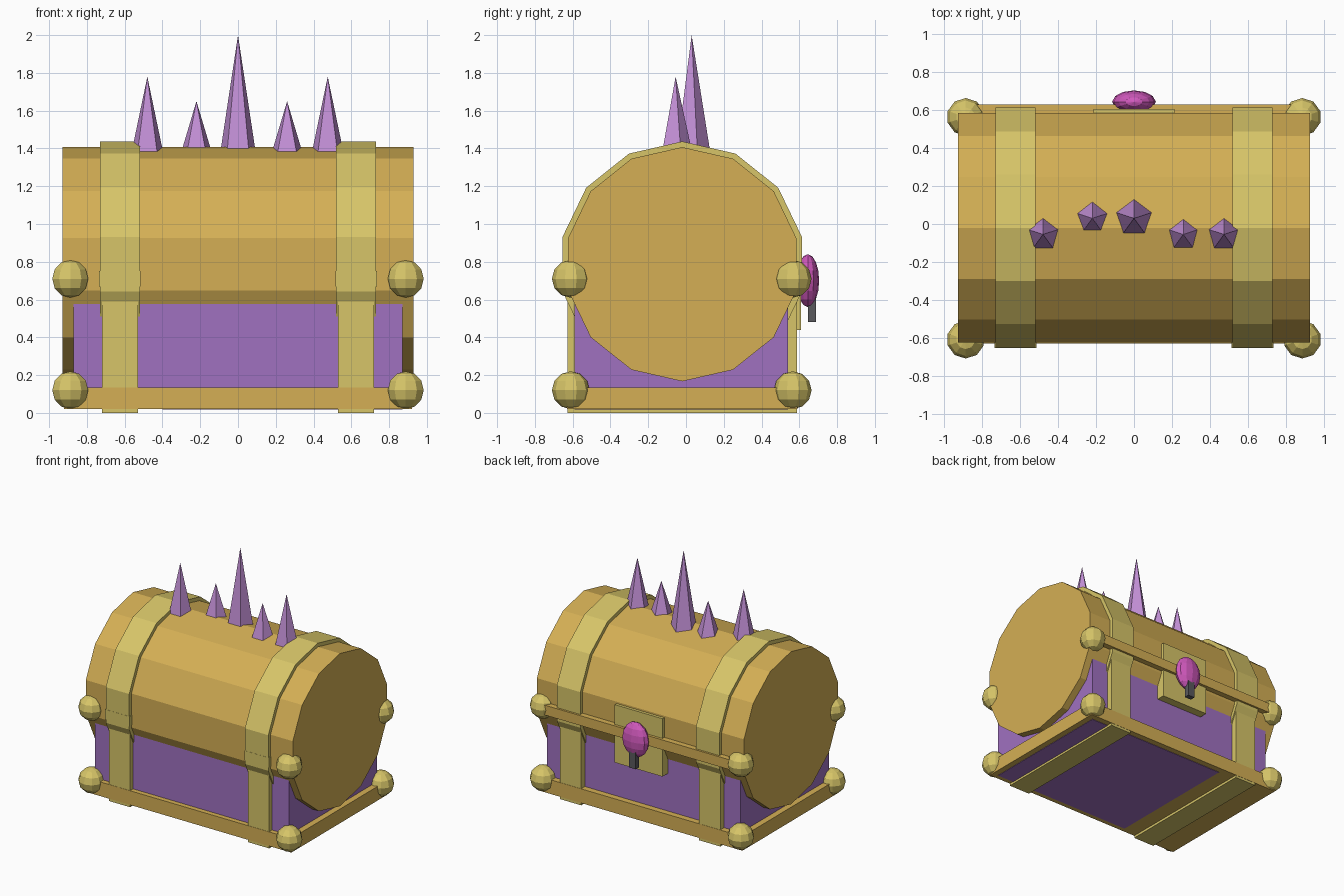
import bpy, math

cube = bpy.data.objects.get("Cube")
if cube:
    bpy.data.objects.remove(cube, do_unlink=True)


def material(name, rgb):
    m = bpy.data.materials.new(name)
    m.use_nodes = True
    m.diffuse_color = (*rgb, 1)
    m.node_tree.nodes["Principled BSDF"].inputs["Base Color"].default_value = (*rgb, 1)
    return m


GOLD = material("gold", (0.66, 0.43, 0.09))
PALE = material("pale gold", (0.68, 0.56, 0.14))
PURPLE = material("purple", (0.35, 0.165, 0.53))
LILAC = material("lilac", (0.55, 0.28, 0.68))
PINK = material("pink", (0.64, 0.10, 0.51))
GREY = material("dark grey", (0.10, 0.10, 0.11))


def finish(name, mat):
    ob = bpy.context.object
    ob.name = name
    ob.data.materials.append(mat)
    bpy.ops.object.transform_apply(location=False, rotation=True, scale=True)
    return ob


def box(name, mat, x, y, z):
    """Box from (min, max) ranges."""
    bpy.ops.mesh.primitive_cube_add(size=1, location=[sum(r) / 2 for r in (x, y, z)])
    bpy.context.object.scale = [r[1] - r[0] for r in (x, y, z)]
    return finish(name, mat)


def drum(name, mat, x, radius):
    """Fourteen-sided drum along x, with a flat facet on top."""
    bpy.ops.mesh.primitive_cylinder_add(
        vertices=14, radius=radius, depth=x[1] - x[0],
        location=(sum(x) / 2, -0.02, 0.787), rotation=(0, math.pi / 2, 0))
    ob = finish(name, mat)
    # Turn so that a vertex lies on the horizontal axis
    ob.rotation_euler.x = math.pi / 2
    bpy.context.view_layer.objects.active = ob
    return ob


def ball(name, mat, loc, scale, segments, rings):
    bpy.ops.mesh.primitive_uv_sphere_add(segments=segments, ring_count=rings, location=loc)
    bpy.context.object.scale = scale
    return finish(name, mat)


# Chest body, base and floor
box("chest_body", PURPLE, (-0.87, 0.87), (-0.59, 0.54), (0.03, 0.7))
box("base_plinth", GOLD, (-0.92, 0.92), (-0.63, 0.59), (0.02, 0.135))
box("floor_panel", PURPLE, (-0.4, 0.87), (-0.59, 0.54), (0.017, 0.03))

# Barrel lid
drum("barrel_lid", GOLD, (-0.93, 0.93), 0.62)

# Straps on both sides: lid band, lower strap and hinge plate
for side, s in (("right", -1), ("left", 1)):
    def span(a, b):
        return tuple(sorted((s * a, s * b)))
    drum(side + "_lid_band", PALE, span(0.52, 0.73), 0.65)
    box(side + "_lower_strap", PALE, span(0.53, 0.72), (-0.628, 0.588), (0, 0.69))
    box(side + "_hinge_plate", PALE, span(0.515, 0.735), (-0.655, -0.58), (0.67, 0.75))

    # Corner knobs
    for end, y in (("front", -0.61), ("back", 0.565)):
        for level, z in (("lower", 0.12), ("upper", 0.71)):
            ball(f"{side}_{end}_{level}_knob", PALE, (s * 0.888, y, z), (0.1,) * 3, 10, 6)

# Rail and lock on the back
box("back_rail", GOLD, (-0.9, 0.9), (0.55, 0.63), (0.67, 0.75))
box("lock_plate", PALE, (-0.215, 0.215), (0.54, 0.608), (0.44, 0.91))
ball("lock_gem", PINK, (0, 0.645, 0.7), (0.115, 0.06, 0.14), 12, 8)
box("lock_tab", GREY, (-0.03, 0.03), (0.645, 0.688), (0.48, 0.62))

# Spikes along the top
for i, (x, y, radius, top) in enumerate((
        (-0.48, -0.055, 0.09, 1.78), (-0.22, 0.03, 0.088, 1.65), (0, 0.03, 0.1, 2),
        (0.26, -0.055, 0.088, 1.65), (0.475, -0.055, 0.09, 1.78))):
    bottom = 1.37
    bpy.ops.mesh.primitive_cone_add(
        vertices=5, radius1=radius, radius2=0, depth=top - bottom,
        location=(x, y, (top + bottom) / 2))
    finish(f"spike_{i + 1}", LILAC)
